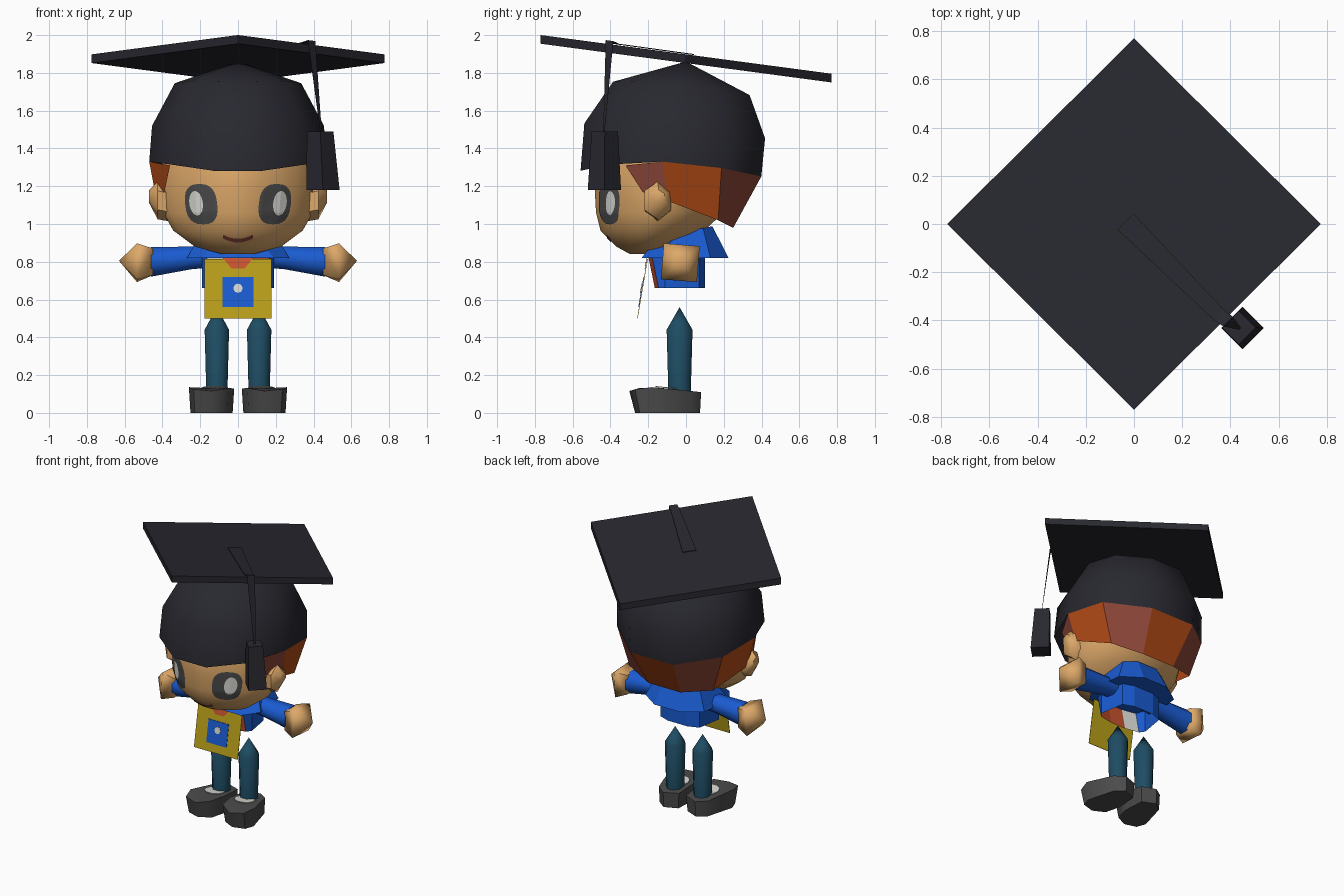
import bpy, bmesh, math
from mathutils import Vector
from mathutils.bvhtree import BVHTree

if "Cube" in bpy.data.objects:
    bpy.data.objects.remove(bpy.data.objects["Cube"])

COLORS = {
    "cap_black": (0.021, 0.021, 0.029), "skin": (0.72, 0.39, 0.14),
    "blue": (0.010, 0.105, 0.64), "yellow": (0.49, 0.35, 0.010),
    "teal": (0.013, 0.073, 0.125), "grey": (0.070, 0.070, 0.070),
    "white": (0.68, 0.68, 0.64), "orange": (0.45, 0.070, 0.008),
    "brown": (0.27, 0.062, 0.040), "red": (0.60, 0.09, 0.030),
}
MATS = {}
for n, c in COLORS.items():
    MATS[n] = bpy.data.materials.new(n)
    MATS[n].diffuse_color = (*c, 1)


def make(name, verts, faces, mats, smooth=0, rule=None, solid=True, flip=1):
    """Mesh object; flip=-1 mirrors it in x, rule picks a material per face."""
    me = bpy.data.meshes.new(name)
    me.from_pydata([(v[0] * flip, v[1], v[2]) for v in verts], [], faces)
    for m in mats.split():
        me.materials.append(MATS[m])
    if solid:
        bm = bmesh.new()
        bm.from_mesh(me)
        bmesh.ops.recalc_face_normals(bm, faces=bm.faces)
        bm.to_mesh(me)
        bm.free()
    for p in me.polygons:
        p.use_smooth = smooth > 0
        if rule:
            p.material_index = rule(p)
    if smooth:
        me.set_sharp_from_angle(angle=math.radians(smooth))
    ob = bpy.data.objects.new(name, me)
    bpy.context.collection.objects.link(ob)
    return ob


def loft(name, rings, mats, ends=(True, True), **kw):
    """Skin equal-length rings; a ring of one point closes as a tip."""
    verts, faces, starts = [], [], []
    for r in rings:
        starts.append(len(verts))
        verts += r
    for k in range(len(rings) - 1):
        a, b, na, nb = starts[k], starts[k + 1], len(rings[k]), len(rings[k + 1])
        n = max(na, nb)
        for i in range(n):
            j = (i + 1) % n
            f = [a + i % na, a + j % na, b + j % nb, b + i % nb]
            faces.append(list(dict.fromkeys(f)))
    for on, k in zip(ends, (0, -1)):
        if on and len(rings[k]) > 2:
            faces.append([starts[k] + i for i in range(len(rings[k]))])
    return make(name, verts, faces, mats, **kw)


def oval(n, rx, y0, y1, z, off=0.5, front=2.0):
    """Horizontal ellipse from y0 to y1; front < 2 makes the front half more pointed."""
    c, ry = (y0 + y1) / 2, (y1 - y0) / 2
    out = []
    for i in range(n):
        a = (i + off) * math.tau / n
        sx, sy = math.sin(a), math.cos(a)
        e = 2 / front if sy < 0 else 1
        out.append((rx * math.copysign(abs(sx) ** e, sx), c + ry * math.copysign(abs(sy) ** e, sy), z))
    return out


def side_ring(n, x, y, z, ry, rz, off=0.5):
    """Ellipse in a plane of constant x."""
    return [(x, y + ry * math.cos((i + off) * math.tau / n),
             z + rz * math.sin((i + off) * math.tau / n)) for i in range(n)]


def both(half):
    """Complete a right-hand outline with its mirror image."""
    return half + [(-x, y) for x, y in reversed(half)]


# Mortarboard, tilted up at the front
def board_z(y):
    return 1.875 - 0.133 * y


corners = [(0.775, 0), (0, 0.77), (-0.775, 0), (0, -0.77)]
loft("cap_board", [[(x, y, board_z(y) + d) for x, y in corners] for d in (-0.023, 0.023)], "cap_black")


# Ten-sided cap crown, fuller at the back
def cap_ring(rx, yc, ry, zf):
    out = []
    for i in range(10):
        a = (i + 0.5) * math.tau / 10
        s, c = math.sin(a), math.cos(a)
        wide = 1 + (0.22 if c > 0 else 0.10) * c
        out.append((rx * s * wide, yc + ry * c - 0.05 * s * s, zf(s, c)))
    return out


hem = cap_ring(0.47, -0.075, 0.503, lambda s, c: 1.26 - 0.016 * c + 0.07 * s * s)
crown = [hem,
         cap_ring(0.455, -0.055, 0.503, lambda s, c: 1.49 - 0.042 * c + 0.03 * s * s),
         cap_ring(0.335, -0.02, 0.38, lambda s, c: 1.715 - 0.037 * c + 0.03 * s * s),
         [(0, 0, 1.86)]]
loft("cap_crown", crown, "cap_black", ends=(False, False), smooth=50)

# Hair panels below the hem, alternating colours around the back
low = [(0.39, -0.23, 1.17), (0.43, -0.09, 1.12), (0.34, 0.17, 1.02), (0.13, 0.25, 0.98)]
top = [(0.36, -0.32, 1.31), hem[2], hem[1], hem[0]]
low += [(-x, y, z) for x, y, z in reversed(low)]
top += [(-x, y, z) for x, y, z in reversed(top)]
make("hair", top + low, [(i, i + 8, i + 9, i + 1) for i in range(7)], "brown orange",
     rule=lambda p: 1 if p.index == 6 else p.index % 2, solid=False)

# Head
head = loft("head", [oval(24, *r, front=1.65) for r in [
    (0.09, -0.30, -0.14, 0.842), (0.23, -0.37, -0.05, 0.88), (0.345, -0.455, 0.10, 0.965),
    (0.40, -0.48, 0.20, 1.06), (0.415, -0.487, 0.26, 1.18), (0.41, -0.49, 0.28, 1.30),
    (0.38, -0.42, 0.28, 1.45)]], "skin", smooth=40)
tree = BVHTree.FromPolygons([v.co for v in head.data.vertices],
                            [list(p.vertices) for p in head.data.polygons])


def on_face(x, z, lift):
    hit = tree.ray_cast(Vector((x, -2, z)), Vector((0, 1, 0)))[0]
    return (x, hit.y - lift, z)


def face_patch(name, cx, cz, rx, rz, mat, lift, flip, power=2.6):
    """Rounded patch laid on the front of the head, leaning outward at the top."""
    rings = [[on_face(cx, cz, lift)]]
    for k in range(1, 6):
        ring = []
        for i in range(24):
            a = i * math.tau / 24
            c, s = math.cos(a), math.sin(a)
            dz = k / 5 * rz * math.copysign(abs(s) ** (2 / power), s)
            dx = k / 5 * rx * math.copysign(abs(c) ** (2 / power), c) + 0.1 * dz
            ring.append(on_face(cx + dx, cz + dz, lift))
        rings.append(ring)
    loft(name, rings, mat, ends=(False, False), flip=flip, solid=False)


# Mouth
xs = [-0.08 + 0.02 * i for i in range(9)]
mouth = [on_face(x, 0.912 + 0.022 * (x / 0.08) ** 2 + d, 0.006) for d in (-0.010, 0.010) for x in xs]
make("mouth", mouth, [(i, i + 1, i + 10, i + 9) for i in range(8)], "brown", solid=False)

# Collar and torso; the torso is open below
skirt = both([(0.10, 0.225), (0.24, 0.13), (0.27, -0.12), (0.19, -0.235)])
neck = both([(0.08, 0.14), (0.17, 0.09), (0.20, -0.06), (0.10, -0.15)])
loft("collar", [[(x, y, 0.82) for x, y in skirt], [(x, y, 0.96 + 0.2 * y) for x, y in neck]],
     "blue", smooth=25)
plan = both([(0.08, 0.10), (0.16, 0.07), (0.19, -0.11), (0.165, -0.145), (0.06, -0.165)])


def shirt_color(p):
    if p.normal.y > -0.8:
        return 0
    return 1 if p.center.x > -0.05 else 2


loft("torso", [[(x, y, 0.66) for x, y in plan],
               [(x, y - (0.035 if y < -0.14 else 0), 0.83) for x, y in plan]], "blue red white",
     ends=(False, False), rule=shirt_color)


# Hanging plate with a square badge, leaning forward at the bottom
def plate(name, pts, lift, mat):
    rings = [[(x, -0.203 - 0.17 * (0.81 - z) - l, z) for x, z in pts] for l in (lift, lift + 0.003)]
    loft(name, rings, mat)


def box(w, z0, z1):
    return [(-w, z0), (w, z0), (w, z1), (-w, z1)]


plate("chest_plate", box(0.178, 0.50, 0.815), 0, "yellow")
plate("badge_square", box(0.082, 0.56, 0.72), 0.004, "blue")
plate("badge_dot", [(0.025 * math.cos(i * math.tau / 8), 0.66 + 0.025 * math.sin(i * math.tau / 8))
                    for i in range(8)], 0.008, "white")
plate("neckerchief", [(-0.08, 0.82), (-0.035, 0.765), (0.035, 0.765), (0.08, 0.82)], 0.005, "red")

foot = [(0.03, 0.04), (0.13, 0.08), (0.20, 0.03), (0.26, -0.18), (0.235, -0.27),
        (0.14, -0.30), (0.05, -0.25), (0.02, -0.12)]


def shoe_z(y):
    return 0.14 - 0.1 * (y + 0.22) if y > -0.22 else 0.14 + 0.3 * (y + 0.22)


# Paired parts
for side, f in (("right", 1), ("left", -1)):
    face_patch(side + "_eye", 0.195, 1.105, 0.085, 0.107, "grey", 0.006, f)
    face_patch(side + "_eye_shine", 0.222, 1.11, 0.036, 0.065, "white", 0.011, f, 2)
    loft(side + "_ear", [side_ring(6, 0.34, -0.15, 1.11, 0.07, 0.10, 0.5),
                         side_ring(6, 0.425, -0.15, 1.125, 0.082, 0.10, 0.5),
                         side_ring(6, 0.47, -0.145, 1.145, 0.035, 0.035, 0.5)], "skin", flip=f, smooth=50)
    loft(side + "_sleeve", [side_ring(8, 0.10, -0.03, 0.83, 0.07, 0.06),
                            side_ring(8, 0.25, -0.03, 0.82, 0.075, 0.065),
                            side_ring(8, 0.46, -0.03, 0.80, 0.085, 0.085)], "blue", smooth=50, flip=f)
    loft(side + "_hand", [side_ring(4, 0.45, -0.03, 0.80, 0.10, 0.10),
                          side_ring(4, 0.535, -0.03, 0.795, 0.135, 0.135, 0.45),
                          [(0.63, -0.03, 0.805)]], "skin", flip=f, smooth=75)
    leg = [[(x + 0.112, y, z) for x, y, z in oval(8, r, -0.034 - r * 1.06, -0.034 + r * 1.06, z)]
           for r, z in ((0.060, 0.09), (0.070, 0.44))]
    loft(side + "_leg", leg + [[(0.112, -0.034, 0.56)]], "teal", smooth=50, flip=f)
    sole = [(0.14 + (x - 0.14) * 0.93, -0.11 + (y + 0.11) * (0.84 if y < -0.2 else 0.97), 0)
            for x, y in foot]
    rim = [(x, y, shoe_z(y)) for x, y in foot]
    loft(side + "_shoe", [sole, rim, [(0.14, -0.11, 0.13)]], "grey", smooth=55, flip=f)
    # White tongue in front of the leg
    sock = [(x + 0.122, y, shoe_z(y) + 0.003) for x, y, z in oval(10, 0.07, -0.165, -0.03, 0)]
    loft(side + "_tongue", [[(x, y, z + d) for x, y, z in sock] for d in (0, 0.005)], "white", flip=f)

# Cord across the board, then down to the tassel
path = [(-0.035, 0.01, 1.899, 0.047), (0.35, -0.375, 1.952, 0.030),
        (0.39, -0.405, 1.966, 0.028), (0.44, -0.435, 1.48, 0.005)]
cord = []
for x, y, z, w in path:
    d = w * 0.707
    t = 0.133 * d
    cord += [(x - d, y - d, z + t), (x + d, y + d, z - t),
             (x + d, y + d, z - t + 0.005), (x - d, y - d, z + t + 0.005)]
loft("cord", [cord[i:i + 4] for i in range(0, 16, 4)], "cap_black")


def diamond(x, y, z, r):
    return [(x + r, y, z), (x, y + r, z), (x - r, y, z), (x, y - r, z)]


loft("tassel", [diamond(0.45, -0.432, 1.18, 0.088), diamond(0.435, -0.43, 1.49, 0.070)], "cap_black")

for m in bpy.data.materials:
    if m.users and not m.is_grease_pencil:
        m.use_nodes = True
        m.node_tree.nodes["Principled BSDF"].inputs["Base Color"].default_value = m.diffuse_color
